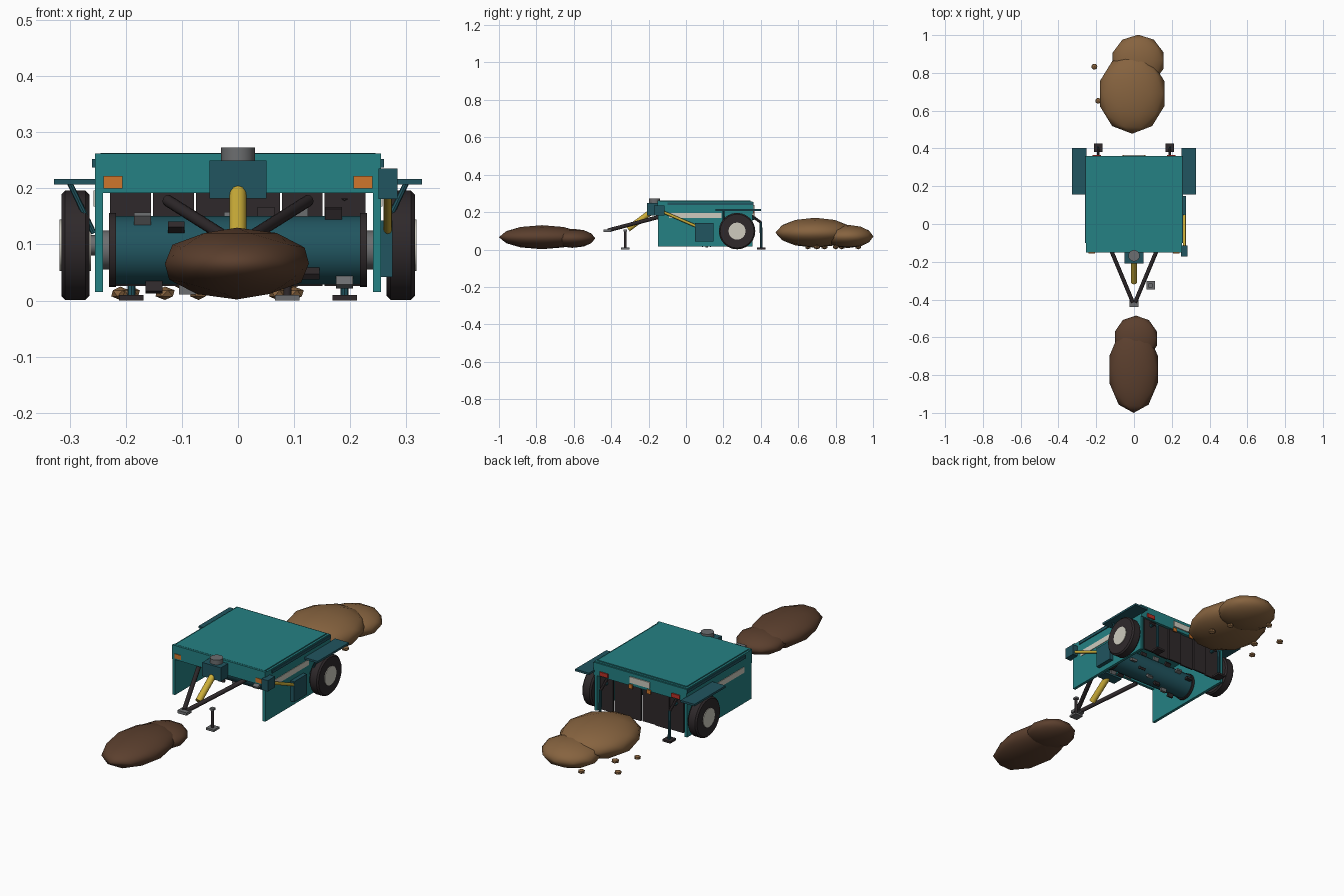
import bpy, math, random
from mathutils import Vector

if "Cube" in bpy.data.objects:
    bpy.data.objects.remove(bpy.data.objects["Cube"])

random.seed(4)

def mat(name, r, g, b):
    m = bpy.data.materials.new(name)
    m.diffuse_color = (r, g, b, 1)
    m.use_nodes = True
    m.node_tree.nodes["Principled BSDF"].inputs["Base Color"].default_value = m.diffuse_color
    return m

TEAL = mat("teal paint", 0.018, 0.22, 0.23)
DARK = mat("dark teal paint", 0.015, 0.09, 0.115)
BLACK = mat("black rubber", 0.028, 0.022, 0.024)
GREY = mat("grey steel", 0.15, 0.155, 0.16)
YELLOW = mat("yellow guard", 0.6, 0.42, 0.04)
CREAM = mat("cream", 0.62, 0.6, 0.52)
ORANGE = mat("orange marker", 0.62, 0.18, 0.025)
RED = mat("red lamp", 0.5, 0.03, 0.02)
RAW = mat("raw soil brown", 0.105, 0.05, 0.027)
LOOSE = mat("loose soil brown", 0.24, 0.125, 0.05)

def finish(name, m, smooth=False):
    ob = bpy.context.object
    ob.name = name
    ob.data.materials.append(m)
    if smooth:
        bpy.ops.object.shade_smooth_by_angle(angle=math.radians(40))
    return ob

def box(name, x, y, z, m):
    """Box from (min, max) ranges."""
    bpy.ops.mesh.primitive_cube_add(size=1, location=[(a + b) / 2 for a, b in (x, y, z)])
    bpy.context.object.scale = [b - a for a, b in (x, y, z)]
    return finish(name, m)

def mirrored(name, x, y, z, m):
    box("right_" + name, x, y, z, m)
    box("left_" + name, (-x[1], -x[0]), y, z, m)

def rod(name, p, q, r, m, sides=12, smooth=True):
    p, q = Vector(p), Vector(q)
    bpy.ops.mesh.primitive_cylinder_add(vertices=sides, radius=r, depth=(q - p).length,
                                        location=(p + q) / 2)
    ob = bpy.context.object
    ob.rotation_euler = (q - p).to_track_quat('Z', 'Y').to_euler()
    return finish(name, m, smooth)

def blob(name, loc, radii, m, sub=2):
    bpy.ops.mesh.primitive_ico_sphere_add(subdivisions=sub, radius=1, location=loc)
    bpy.context.object.scale = radii
    return finish(name, m, True)

# hood and side plates
box("hood_roof", (-.255, .255), (-.15, .355), (.247, .258), TEAL)
box("hood_lid", (-.245, .245), (-.142, .345), (.258, .263), TEAL)
box("hood_front_beam", (-.255, .255), (-.152, -.138), (.192, .262), TEAL)
box("hood_rear_beam", (-.255, .255), (.345, .36), (.192, .255), TEAL)
mirrored("side_plate", (.241, .255), (-.15, .355), (.015, .25), TEAL)
mirrored("side_rail", (.255, .26), (-.1, .36), (.237, .252), DARK)
mirrored("side_stripe", (.255, .2575), (-.09, .19), (.168, .196), CREAM)
mirrored("front_marker", (.206, .24), (-.155, -.152), (.2, .222), ORANGE)

# rear lamps, plate and flap strips
mirrored("rear_lamp", (.175, .22), (.36, .366), (.198, .218), RED)
mirrored("rear_reflector", (.04, .06), (.36, .366), (.18, .2), ORANGE)
box("rear_panel", (-.055, .055), (.36, .365), (.208, .238), CREAM)
for i in range(6):
    x = -.228 + i * .0765
    box(f"flap_strip_{i+1}", (x, x + .073), (.338 + .005 * (i % 2), .346 + .005 * (i % 2)),
        (.026, .2), BLACK)

# drum with end flanges and cutting teeth
DY, DZ = .11, .09
rod("drum", (-.22, DY, DZ), (.22, DY, DZ), .061, DARK, 20)
for s, side in ((1, "right"), (-1, "left")):
    rod(side + "_drum_flange", (s * .217, DY, DZ), (s * .23, DY, DZ), .066, BLACK, 20)
    rod(side + "_drum_bearing", (s * .23, DY, DZ), (s * .241, DY, DZ), .035, GREY)
for i in range(20):
    a = i * 2.2
    ob = box(f"drum_tooth_{i+1}", (0, .03), (0, .012), (0, .024), GREY if i % 2 else BLACK)
    ob.location = (-.19 + i * .02, DY + .067 * math.cos(a), DZ + .067 * math.sin(a))
    ob.rotation_euler = (a - math.pi / 2, 0, 0)

# wheels, axle stubs, fenders
for s, side in ((1, "right"), (-1, "left")):
    c = lambda x: (s * x, .273, .0985)
    tyre = rod(side + "_tyre", c(.265), c(.315), .0975, BLACK, 24)
    bev = tyre.modifiers.new("rounded_shoulder", 'BEVEL')
    bev.width, bev.segments, bev.limit_method = .007, 1, 'ANGLE'
    rod(side + "_wheel_hub", c(.262), c(.318), .046, CREAM, 16)
    rod(side + "_axle_stub", c(.23), c(.266), .018, GREY)
    rod(side + "_fender_brace", (s * .257, .2, .12), (s * .3, .2, .21), .005, DARK, 8)
mirrored("fender", (.252, .328), (.157, .402), (.207, .217), DARK)

# rear support legs
for s, side in ((1, "right"), (-1, "left")):
    x = s * .19
    rod(side + "_rear_leg_arm", (x, .345, .185), (x, .4, .145), .007, BLACK, 8)
    rod(side + "_rear_leg_post", (x, .4, .148), (x, .403, .01), .007, DARK, 8)
    rod(side + "_rear_leg_pin", (x, .345, .165), (x, .365, .165), .008, DARK, 8)
    box(side + "_rear_leg_foot", (x - .022, x + .022), (.38, .426), (0, .01), BLACK)

# drawbar, hitch and front jack
for s, side in ((1, "right"), (-1, "left")):
    rod(side + "_drawbar", (s * .125, -.13, .178), (s * .006, -.415, .103), .0105, BLACK)
box("hitch_plate", (-.025, .025), (-.44, -.4), (.094, .108), GREY)
rod("jack_post", (.088, -.325, .008), (.088, -.325, .1), .007, BLACK)
box("jack_foot", (.066, .11), (-.347, -.303), (0, .01), GREY)
box("jack_cap", (.078, .098), (-.335, -.315), (.096, .106), GREY)

# gearbox and driveshaft
box("gearbox", (-.051, .051), (-.208, -.152), (.182, .25), DARK)
rod("gearbox_cap", (0, -.168, .25), (0, -.168, .273), .03, GREY, 16)
rod("driveshaft_guard", (0, -.31, .11), (0, -.195, .195), .0155, YELLOW)

# side drive on the right
box("drive_box_front", (.25, .284), (-.172, -.115), (.181, .235), DARK)
box("drive_box_rear", (.255, .275), (.048, .148), (.042, .143), DARK)
rod("drive_shaft_side", (.267, -.12, .2), (.267, .06, .122), .0075, YELLOW)

# soil piles in front and behind, with loose clods
blob("front_pile", (-.002, -.77, .066), (.135, .23, .064), RAW)
blob("front_pile_tail", (.01, -.607, .06), (.117, .122, .051), RAW)
blob("rear_pile", (-.01, .69, .09), (.18, .212, .08), LOOSE)
blob("rear_pile_tail", (.022, .865, .07), (.142, .137, .062), LOOSE)
for i, (x, y) in enumerate([(-.21, .833), (-.19, .652), (-.13, .74), (-.07, .92),
                            (.07, .8), (.1, .7)]):
    r = random.uniform(.016, .024)
    blob(f"clod_{i+1}", (x, y, .013), (r, r, .012), LOOSE, 1)
